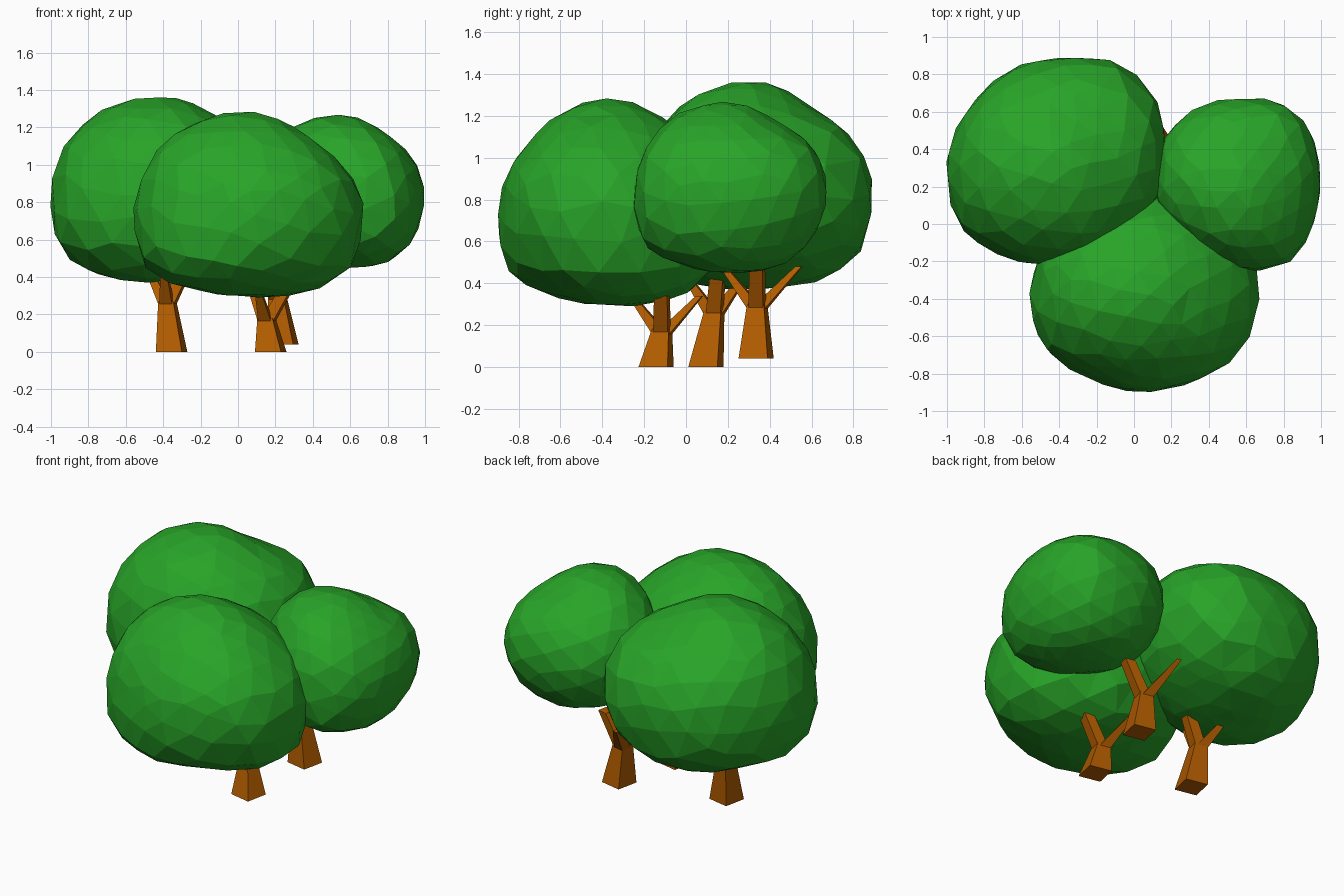
import bpy, bmesh, math, random
from mathutils import Vector, Matrix

random.seed(4)
if "Cube" in bpy.data.objects:
    bpy.data.objects.remove(bpy.data.objects["Cube"], do_unlink=True)


def make_material(name, rgb):
    mat = bpy.data.materials.new(name)
    mat.use_nodes = True
    mat.diffuse_color = (*rgb, 1)
    mat.node_tree.nodes["Principled BSDF"].inputs["Base Color"].default_value = (*rgb, 1)
    return mat


leaf_green = make_material("leaf green", (0.021, 0.37, 0.021))
bark_brown = make_material("bark brown", (0.44, 0.107, 0.0))


def add_object(name, bm, mat):
    bmesh.ops.recalc_face_normals(bm, faces=bm.faces)
    mesh = bpy.data.meshes.new(name)
    bm.to_mesh(mesh)
    bm.free()
    mesh.materials.append(mat)
    obj = bpy.data.objects.new(name, mesh)
    bpy.context.collection.objects.link(obj)
    return obj


def polar_radius(radii, u, v):
    """Read an evenly spaced ring of radii (in hundredths) at a direction."""
    n = len(radii)
    t = (math.atan2(v, u) / math.tau) % 1 * n
    i = int(t)
    f = t - i
    a, b = radii[i % n], radii[(i + 1) % n]
    return (a + (b - a) * f) / 100


def canopy(name, centre, plan, front, side, bulges):
    """Faceted ball blending plan, front and side outlines, with soft bulges."""
    bm = bmesh.new()
    bmesh.ops.create_icosphere(bm, subdivisions=3, radius=1)
    bmesh.ops.rotate(bm, verts=bm.verts, matrix=Matrix.Rotation(random.random(), 3, (1, 2, 3)))
    for vert in bm.verts:
        jitter = Vector([random.uniform(-0.05, 0.05) for _ in range(3)])
        d = (vert.co + jitter).normalized()
        outlines = ((plan, d.x, d.y), (front, d.x, d.z), (side, d.y, d.z))
        total = weight_sum = 0
        for radii, u, v in outlines:
            weight = (u * u + v * v) ** 3
            total += weight * polar_radius(radii, u, v)
            weight_sum += weight
        radius = total / weight_sum * 1.012
        for direction, amount in bulges:
            radius += amount * max(0, d.dot(Vector(direction).normalized())) ** 6
        vert.co = Vector(centre) + d * radius
    add_object(name, bm, leaf_green)


def strut(bm, start, end, start_half, end_half, turn):
    """Four-sided tapered post between two points."""
    rings = []
    for point, half in ((start, start_half), (end, end_half)):
        ring = []
        for k in range(4):
            a = turn + math.pi * (k / 2 + 0.25)
            offset = Vector((math.cos(a), math.sin(a), 0)) * half * math.sqrt(2)
            ring.append(bm.verts.new(Vector(point) + offset))
        rings.append(ring)
    low, high = rings
    for k in range(4):
        j = (k + 1) % 4
        bm.faces.new((low[k], low[j], high[j], high[k]))
    bm.faces.new(low[::-1])
    bm.faces.new(high)


def trunk(name, base, waist, rise, heading, spread):
    """Flared trunk that forks into one thick and two thin branches."""
    bm = bmesh.new()
    turn = math.radians(-12)
    strut(bm, base, waist, 0.071, 0.041, turn)
    for angle, reach, tip_half in ((0, 0.12, 0.032), (115, 0.22, 0.015), (252, 0.17, 0.015)):
        a = math.radians(angle + heading)
        tip = Vector((math.cos(a), math.sin(a), 0)) * reach * spread
        tip += Vector(waist) + Vector((0, 0, rise))
        strut(bm, Vector(waist) - Vector((0, 0, 0.03)), tip, 0.036, tip_half, turn)
    add_object(name, bm, bark_brown)


# Leaf canopies, outlines every thirty degrees
canopy("back_canopy", (-0.4, 0.33, 0.86),
       plan=(57, 63, 64, 55, 56, 54, 59, 62, 57, 51, 51, 54),
       front=(57, 53, 47, 50, 54, 56, 60, 62, 53, 47, 48, 53),
       side=(55, 48, 44, 50, 52, 54, 56, 58, 53, 47, 55, 60),
       bulges=(((-1, -1, -1), 0.05),))
canopy("front_canopy", (0.05, -0.38, 0.78),
       plan=(62, 57, 54, 53, 52, 58, 60, 56, 49, 51, 54, 59),
       front=(61, 49, 48, 50, 53, 55, 60, 63, 51, 47, 55, 64),
       side=(53, 50, 48, 50, 47, 46, 50, 57, 49, 47, 55, 61),
       bulges=(((-1, -1, -1), 0.05), ((1, 1, -0.7), 0.04)))
canopy("side_canopy", (0.56, 0.22, 0.86),
       plan=(43, 47, 50, 45, 46, 46, 45, 42, 40, 44, 50, 45),
       front=(43, 39, 37, 40, 43, 44, 45, 46, 43, 40, 45, 45),
       side=(45, 40, 36, 40, 44, 44, 48, 51, 43, 40, 45, 45),
       bulges=(((1, -1, -1), 0.025),))

# Trunks
trunk("back_trunk", (-0.355, 0.095, 0), (-0.378, 0.135, 0.27), 0.18, 10, 0.85)
trunk("front_trunk", (0.175, -0.143, 0), (0.152, -0.115, 0.18), 0.16, 0, 0.9)
trunk("side_trunk", (0.24, 0.335, 0.04), (0.21, 0.34, 0.3), 0.18, 0, 1)
